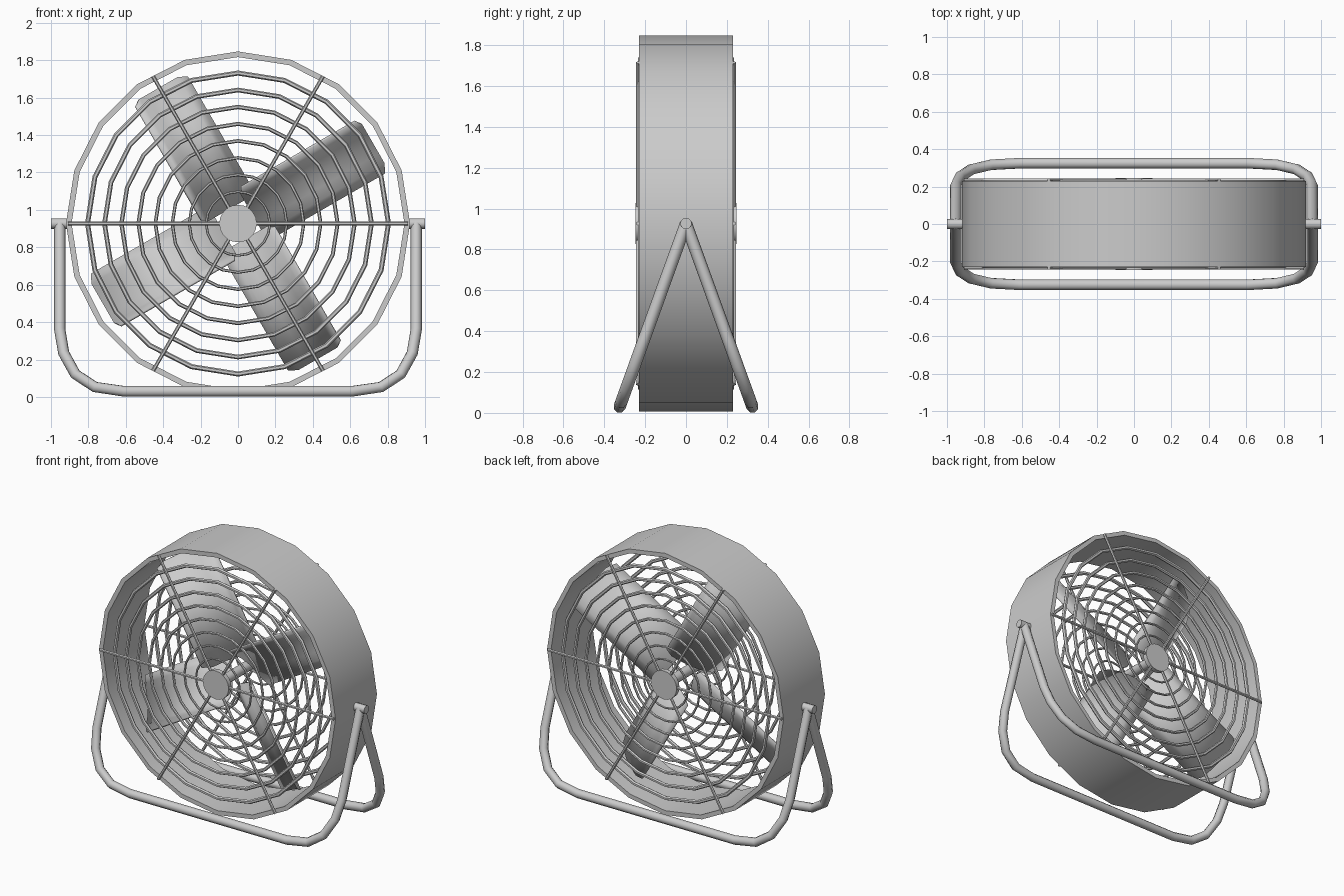
import bpy, bmesh, math
from mathutils import Vector, Matrix

if "Cube" in bpy.data.objects:
    bpy.data.objects.remove(bpy.data.objects["Cube"])

CZ = 0.927   # axle height
N = 20       # sides of the round parts


def finish(name, bm, angle=35):
    bmesh.ops.recalc_face_normals(bm, faces=bm.faces)
    me = bpy.data.meshes.new(name)
    bm.to_mesh(me)
    bm.free()
    ob = bpy.data.objects.new(name, me)
    bpy.context.collection.objects.link(ob)
    bpy.ops.object.select_all(action='DESELECT')
    ob.select_set(True)
    bpy.context.view_layer.objects.active = ob
    bpy.ops.object.shade_smooth_by_angle(angle=math.radians(angle))
    return ob


def lathe(bm, profile):
    """Closed (radius, y) profile swept around the axle."""
    rings = []
    for i in range(N):
        a = 2 * math.pi * i / N
        rings.append([bm.verts.new((r * math.cos(a), y, CZ + r * math.sin(a))) for r, y in profile])
    m = len(profile)
    for i in range(N):
        p, q = rings[i], rings[(i + 1) % N]
        for j in range(m):
            k = (j + 1) % m
            bm.faces.new((p[j], p[k], q[k], q[j]))


def rod(bm, a, b, r, seg=8):
    a, b = Vector(a), Vector(b)
    rot = (b - a).to_track_quat('Z', 'Y').to_matrix().to_4x4()
    bmesh.ops.create_cone(bm, cap_ends=True, segments=seg, radius1=r, radius2=r,
                          depth=(b - a).length, matrix=Matrix.Translation((a + b) / 2) @ rot)


# Drum housing
bm = bmesh.new()
lathe(bm, [(0.92, -0.23), (0.92, 0.23), (0.89, 0.23), (0.89, -0.23)])
finish("drum_housing", bm)

# Front and back guards: rings, spokes, centre disc
for name, s in (("front_guard", -1), ("back_guard", 1)):
    bm = bmesh.new()
    for k in range(8):
        ro = 0.818 - 0.0915 * k
        t = 0.0135 - 0.0009 * k
        lathe(bm, [(ro - t + t * math.cos(j * math.pi / 3), s * 0.223 + t * math.sin(j * math.pi / 3))
                   for j in range(6)])
    for k in range(6):
        a = k * math.pi / 3
        c, d = math.cos(a), math.sin(a)
        rod(bm, (0.05 * c, s * 0.235, CZ + 0.05 * d), (0.91 * c, s * 0.235, CZ + 0.91 * d), 0.01, 6)
    rod(bm, (0, s * 0.215, CZ), (0, s * 0.247, CZ), 0.1, N)
    finish(name, bm)

# Axle and hub
bm = bmesh.new()
rod(bm, (0, -0.22, CZ), (0, 0.22, CZ), 0.035, 12)
finish("axle", bm)

# Curved blades: (across, depth) cross-section
section = [(0.16, -0.12), (0.125, -0.065), (0.08, -0.015), (0.02, 0.03),
           (-0.05, 0.065), (-0.11, 0.087), (-0.16, 0.10)]
for k in range(4):
    a = math.radians(30 + 90 * k)
    u = Vector((math.cos(a), 0, math.sin(a)))
    v = Vector((-math.sin(a), 0, math.cos(a)))
    bm = bmesh.new()
    rows = []
    for i, (p, y) in enumerate(section):
        cut = 0.025 if i in (0, len(section) - 1) else 0
        o = v * p + Vector((0, y, CZ))
        rows.append([bm.verts.new(o + u * r) for r in (0.09 + cut, 0.84 - cut)])
    for p, q in zip(rows, rows[1:]):
        bm.faces.new((p[0], p[1], q[1], q[0]))
    ob = finish(f"blade_{k + 1}", bm)
    mod = ob.modifiers.new("thickness", 'SOLIDIFY')
    mod.thickness = 0.012
    mod.offset = 0

# Bent tube stand legs
half = [(0.953, 0.927), (0.953, 0.36), (0.932, 0.235), (0.87, 0.122), (0.765, 0.053), (0.61, 0.03)]
path = half + [(-x, z) for x, z in reversed(half)]
for name, s in (("front_stand", -1), ("back_stand", 1)):
    cu = bpy.data.curves.new(name, 'CURVE')
    cu.dimensions = '3D'
    cu.bevel_depth = 0.03
    cu.bevel_resolution = 2
    cu.use_fill_caps = True
    sp = cu.splines.new('POLY')
    sp.points.add(len(path) - 1)
    for pt, (x, z) in zip(sp.points, path):
        pt.co = (x, s * 0.325 * (CZ - z) / (CZ - 0.03), z, 1)
    sp.use_smooth = True
    ob = bpy.data.objects.new(name, cu)
    bpy.context.collection.objects.link(ob)

# Side pivots
for name, s in (("left_pivot", -1), ("right_pivot", 1)):
    bm = bmesh.new()
    rod(bm, (s * 0.91, 0, CZ), (s * 1.0, 0, CZ), 0.028, 10)
    finish(name, bm, 40)
